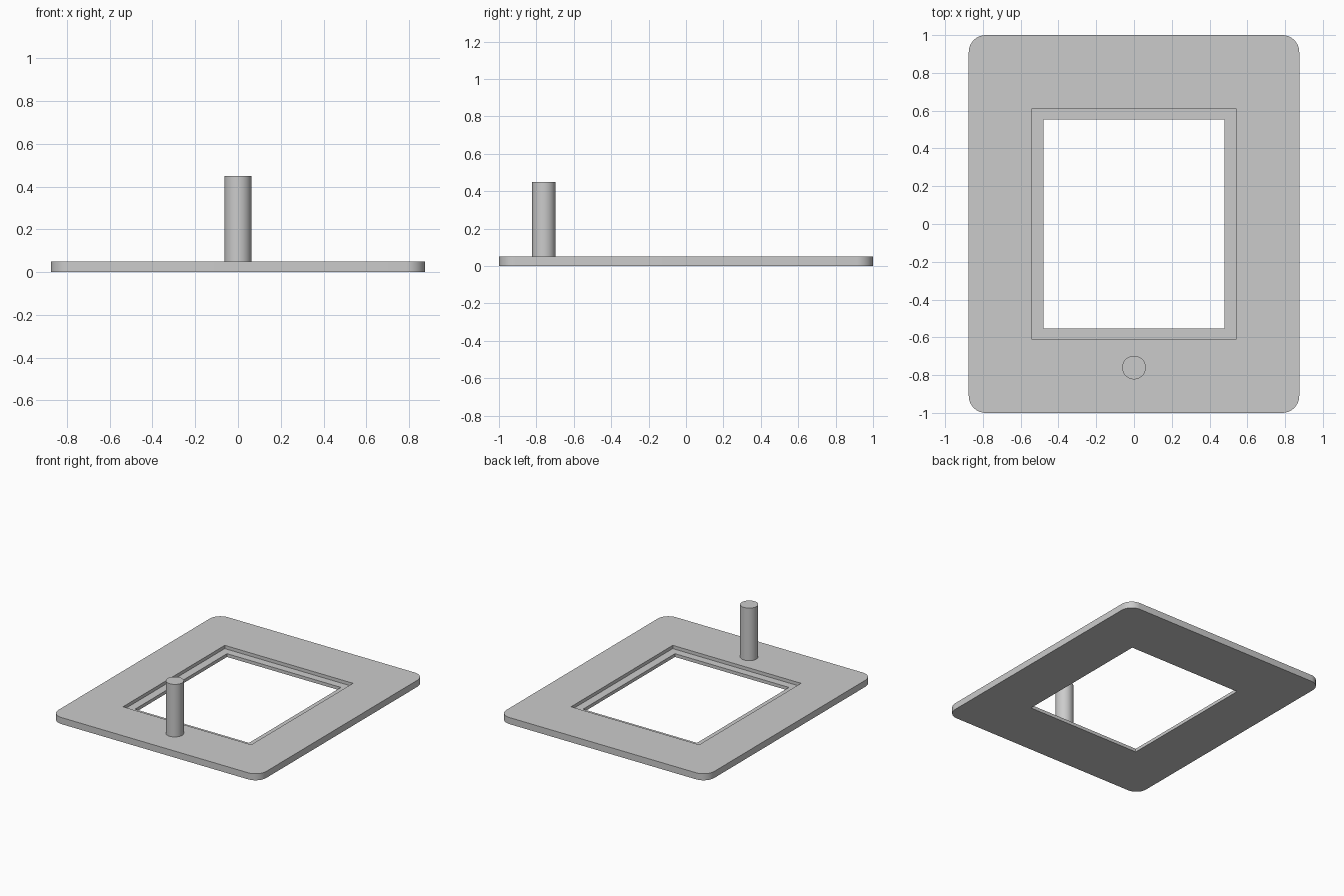
import bpy, bmesh
from math import pi, cos, sin

cube = bpy.data.objects.get("Cube")
if cube:
    bpy.data.objects.remove(cube)

GREY = 0.6
HALF_X, HALF_Y, THICK = 0.875, 1.0, 0.05
LEDGE_Z = 0.025

grey = bpy.data.materials.new("light_grey")
grey.use_nodes = True
grey.diffuse_color = (GREY, GREY, GREY, 1)
grey.node_tree.nodes["Principled BSDF"].inputs["Base Color"].default_value = grey.diffuse_color


def ring(bm, hx, hy, z, radius=0.0, steps=10):
    """Rectangle loop as four lists of corner vertices, optionally rounded."""
    corners = []
    for i, (sx, sy) in enumerate([(1, 1), (-1, 1), (-1, -1), (1, -1)]):
        count = steps + 1 if radius else 1
        angles = [(i + k / steps) * pi / 2 for k in range(count)]
        corners.append([bm.verts.new((sx * (hx - radius) + radius * cos(a),
                                      sy * (hy - radius) + radius * sin(a), z))
                        for a in angles])
    return corners


def bridge(bm, first, second):
    """Join two rings; a sharp corner fans out to a rounded one."""
    for i in range(4):
        a, b = first[i], second[i]
        a2, b2 = first[(i + 1) % 4], second[(i + 1) % 4]
        bm.faces.new((a[-1], a2[0], b2[0], b[-1]))
        for k in range(max(len(a), len(b)) - 1):
            quad = [a[min(k, len(a) - 1)], a[min(k + 1, len(a) - 1)],
                    b[min(k + 1, len(b) - 1)], b[min(k, len(b) - 1)]]
            bm.faces.new(list(dict.fromkeys(quad)))


def finish(obj):
    obj.data.materials.append(grey)
    bpy.ops.object.select_all(action="DESELECT")
    obj.select_set(True)
    bpy.context.view_layer.objects.active = obj
    bpy.ops.object.shade_smooth_by_angle(angle=pi / 6)


# Frame plate: rounded outside, stepped rectangular opening
bm = bmesh.new()
rings = [
    ring(bm, HALF_X, HALF_Y, 0, 0.09),
    ring(bm, HALF_X, HALF_Y, THICK, 0.09),
    ring(bm, 0.54, 0.612, THICK),
    ring(bm, 0.54, 0.612, LEDGE_Z),
    ring(bm, 0.48, 0.553, LEDGE_Z),
    ring(bm, 0.48, 0.553, 0),
]
for i, loop in enumerate(rings):
    bridge(bm, loop, rings[(i + 1) % len(rings)])
bmesh.ops.recalc_face_normals(bm, faces=bm.faces)
mesh = bpy.data.meshes.new("frame_plate")
bm.to_mesh(mesh)
bm.free()
plate = bpy.data.objects.new("frame_plate", mesh)
bpy.context.collection.objects.link(plate)
finish(plate)

# Upright pin
bpy.ops.mesh.primitive_cylinder_add(vertices=48, radius=0.0625, depth=0.4,
                                    location=(0, -0.76, THICK + 0.2))
pin = bpy.context.object
pin.name = "upright_pin"
finish(pin)
